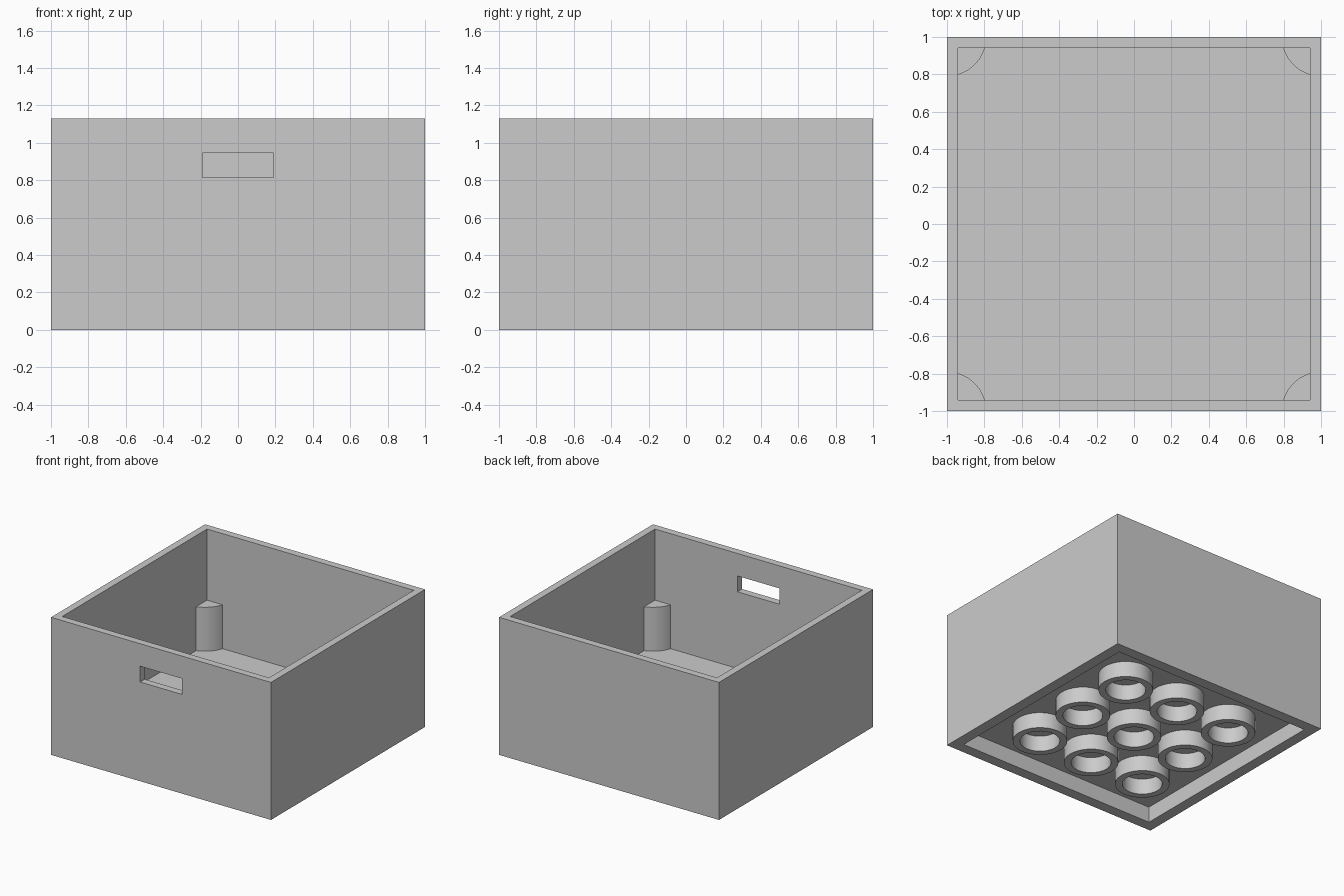
import bpy, bmesh
from math import asin, acos, cos, sin, radians, pi

if "Cube" in bpy.data.objects:
    bpy.data.objects.remove(bpy.data.objects["Cube"], do_unlink=True)

HEIGHT, FLOOR, CEILING = 1.13, 0.185, 0.13
INNER, UNDER = 0.94, 0.91          # half widths of the upper and lower hollows

grey = bpy.data.materials.new("plain grey")
grey.use_nodes = True
colour = (0.6, 0.6, 0.6, 1)
grey.diffuse_color = colour
grey.node_tree.nodes["Principled BSDF"].inputs["Base Color"].default_value = colour


def make_object(name, bm):
    bmesh.ops.recalc_face_normals(bm, faces=bm.faces)
    mesh = bpy.data.meshes.new(name)
    bm.to_mesh(mesh)
    bm.free()
    mesh.materials.append(grey)
    obj = bpy.data.objects.new(name, mesh)
    bpy.context.collection.objects.link(obj)
    return obj


def block(name, low, high):
    bm = bmesh.new()
    bmesh.ops.create_cube(bm, size=1)
    for v in bm.verts:
        v.co = [l + (c + 0.5) * (h - l) for c, l, h in zip(v.co, low, high)]
    return make_object(name, bm)


def smooth(obj):
    bpy.ops.object.select_all(action="DESELECT")
    obj.select_set(True)
    bpy.context.view_layer.objects.active = obj
    bpy.ops.object.shade_smooth_by_angle(angle=radians(30))


# Box body: hollow above the floor, shallow hollow below, handle slot in front
body = block("box_body", (-1, -1, 0), (1, 1, HEIGHT))
cutters = [
    block("upper_hollow", (-INNER, -INNER, FLOOR), (INNER, INNER, HEIGHT + 0.1)),
    block("lower_hollow", (-UNDER, -UNDER, -0.1), (UNDER, UNDER, CEILING)),
    block("handle_slot", (-0.19, -1.1, 0.815), (0.19, -0.8, 0.945)),
]
bpy.context.view_layer.objects.active = body
for cutter in cutters:
    mod = body.modifiers.new(cutter.name, "BOOLEAN")
    mod.operation, mod.solver, mod.object = "DIFFERENCE", "EXACT", cutter
    bpy.ops.object.modifier_apply(modifier=mod.name)
    bpy.data.objects.remove(cutter, do_unlink=True)


# Rounded posts in the inside corners, slightly sunk into the walls
def corner_post(name, sx, sy, radius=0.21, sunk=0.05, steps=16):
    start, end = asin(sunk / radius), acos(sunk / radius)
    angles = [start + (end - start) * i / steps for i in range(steps + 1)]
    profile = [(1 - sunk, 1 - sunk)]
    profile += [(1 - radius * cos(a), 1 - radius * sin(a)) for a in angles]
    bm = bmesh.new()
    face = bm.faces.new([bm.verts.new((sx * x, sy * y, FLOOR - 0.01)) for x, y in profile])
    top = bmesh.ops.extrude_face_region(bm, geom=[face])["geom"]
    for v in top:
        if isinstance(v, bmesh.types.BMVert):
            v.co.z = 0.546
    smooth(make_object(name, bm))


for sx, side in ((1, "left"), (-1, "right")):
    for sy, end in ((-1, "front"), (1, "back")):
        corner_post(f"{end}_{side}_post", sx, sy)


# Open tubes in a three by three grid under the floor
def tube(name, x, y, outer=0.205, inner=0.15, sides=48):
    bm = bmesh.new()
    rings = []
    for r, z in ((outer, 0), (outer, CEILING + 0.01), (inner, CEILING + 0.01), (inner, 0)):
        rings.append([bm.verts.new((x + r * cos(2 * pi * i / sides),
                                    y + r * sin(2 * pi * i / sides), z))
                      for i in range(sides)])
    for a, b in zip(rings, rings[1:] + rings[:1]):
        for i in range(sides):
            j = (i + 1) % sides
            bm.faces.new((a[i], a[j], b[j], b[i]))
    smooth(make_object(name, bm))


for row in (-1, 0, 1):
    for column in (-1, 0, 1):
        tube(f"base_tube_{row + 2}_{column + 2}", column * 0.503, row * 0.503)
